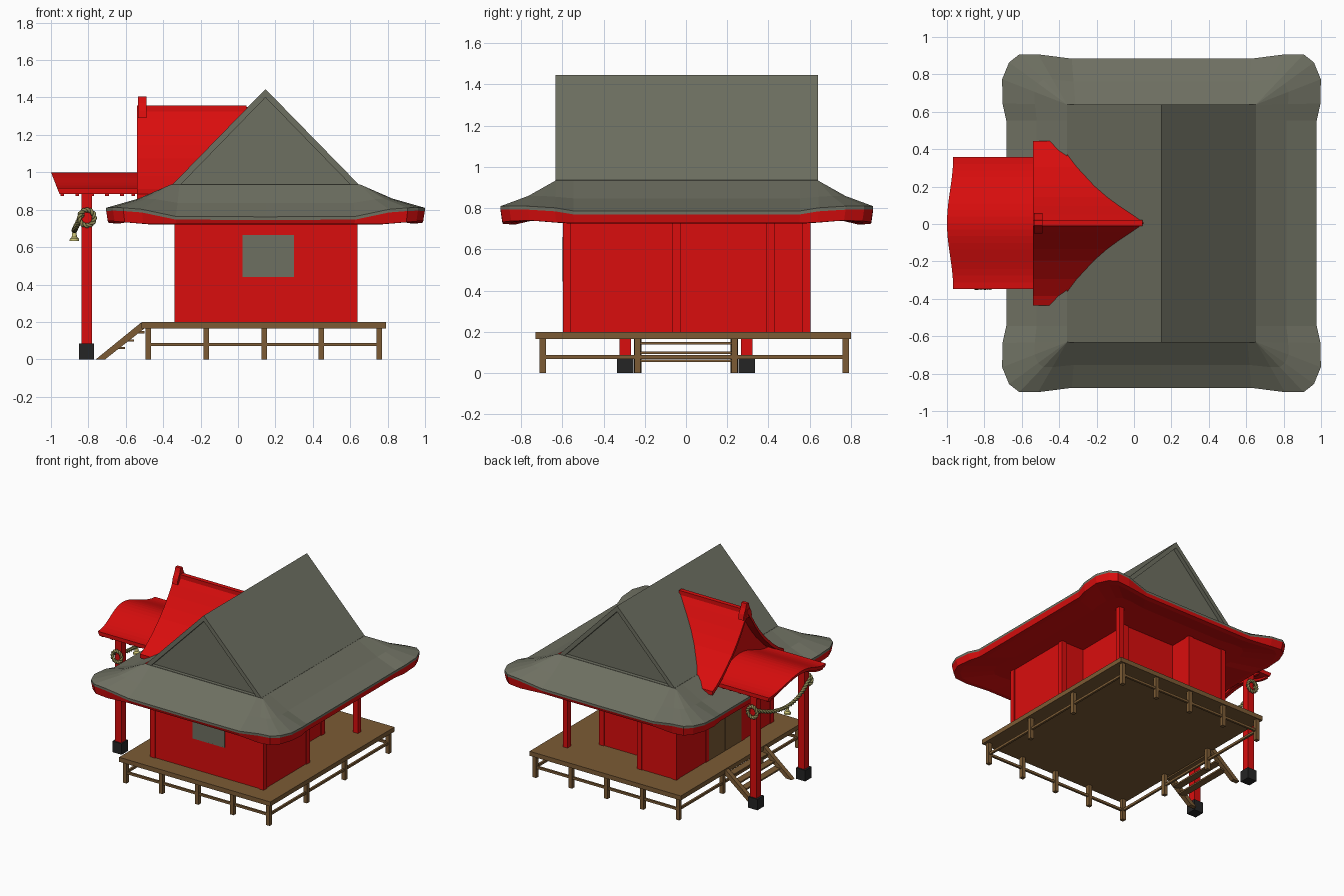
import bpy, bmesh, math
from mathutils import Vector

if "Cube" in bpy.data.objects:
    bpy.data.objects.remove(bpy.data.objects["Cube"])


def mat(name, r, g, b):
    m = bpy.data.materials.new(name)
    m.diffuse_color = (r, g, b, 1)
    m.use_nodes = True
    m.node_tree.nodes["Principled BSDF"].inputs["Base Color"].default_value = m.diffuse_color
    return m


RED = mat("red_paint", 0.70, 0.004, 0.004)
GREY = mat("grey_roof", 0.155, 0.16, 0.12)
WOOD = mat("brown_wood", 0.20, 0.105, 0.035)
BLACK = mat("black_stone", 0.018, 0.018, 0.018)
ROPE = mat("straw_rope", 0.27, 0.25, 0.09)
BELL = mat("pale_brass", 0.60, 0.55, 0.18)


def finish(bm, name, mats):
    bmesh.ops.remove_doubles(bm, verts=bm.verts, dist=1e-5)
    bmesh.ops.recalc_face_normals(bm, faces=bm.faces)
    me = bpy.data.meshes.new(name)
    bm.to_mesh(me)
    bm.free()
    for m in mats:
        me.materials.append(m)
    ob = bpy.data.objects.new(name, me)
    bpy.context.collection.objects.link(ob)
    return ob


def boxes(name, m, spans):
    """Several axis-aligned boxes (x0,x1,y0,y1,z0,z1) in one object."""
    bm = bmesh.new()
    for x0, x1, y0, y1, z0, z1 in spans:
        vs = bmesh.ops.create_cube(bm, size=1)["verts"]
        for v in vs:
            v.co = ((x0 + x1) / 2 + v.co.x * (x1 - x0), (y0 + y1) / 2 + v.co.y * (y1 - y0),
                    (z0 + z1) / 2 + v.co.z * (z1 - z0))
    return finish(bm, name, [m])


def prism(name, m, a, b):
    """Solid between two matching closed loops of 3D points."""
    bm = bmesh.new()
    va, vb = [bm.verts.new(p) for p in a], [bm.verts.new(p) for p in b]
    n = len(a)
    bm.faces.new(va)
    bm.faces.new(vb)
    for i in range(n):
        bm.faces.new((va[i], va[(i + 1) % n], vb[(i + 1) % n], vb[i]))
    return finish(bm, name, [m])


def sq(x, y, w, z0, z1):
    return (x - w / 2, x + w / 2, y - w / 2, y + w / 2, z0, z1)


# Deck, legs and rails
boxes("deck", WOOD, [(-0.515, 0.79, -0.73, 0.80, 0.165, 0.20)])
LX, LY = (-0.48, -0.17, 0.14, 0.445, 0.755), (-0.695, -0.235, 0.235, 0.775)
legs = [sq(x, y, 0.03, 0, 0.17) for x in LX for y in (LY[0], LY[-1])]
legs += [sq(x, y, 0.03, 0, 0.17) for x in (LX[0], LX[-1]) for y in LY[1:3]]
boxes("deck_legs", WOOD, legs)
boxes("deck_rails", WOOD,
      [(-0.48, 0.755, y - 0.008, y + 0.008, 0.07, 0.088) for y in (LY[0], LY[-1])] +
      [(x - 0.008, x + 0.008, -0.695, 0.775, 0.07, 0.088) for x in (LX[0], LX[-1])])

# Stairs
for s in (-1, 1):
    loop = [(-0.76, 0), (-0.71, 0), (-0.50, 0.165), (-0.50, 0.195), (-0.52, 0.195)]
    prism("stair_stringer", WOOD, [(x, s * 0.235 - 0.018, z) for x, z in loop],
          [(x, s * 0.235 + 0.018, z) for x, z in loop])
boxes("stair_treads", WOOD, [(-0.735 + 1.25 * z, -0.68 + 1.25 * z, -0.23, 0.23, z - 0.006, z + 0.006)
                             for z in (0.06, 0.10, 0.145)])

# Walls with a stepped veranda corner at the back right
plan = [(-0.335, -0.59), (0.632, -0.59), (0.632, -0.035), (0.44, -0.035), (0.44, 0.42),
        (-0.005, 0.42), (-0.005, 0.597), (-0.335, 0.597)]
prism("walls", RED, [(x, y, 0.2) for x, y in plan], [(x, y, 0.765) for x, y in plan])
boxes("wall_posts", RED, [sq(x, y, 0.04, 0.2, 0.775) for x, y in
      ((0.62, -0.577), (0.62, -0.047), (0.62, 0.583), (0.43, 0.408), (-0.02, 0.583), (-0.32, 0.583),
       (-0.32, -0.577), (-0.32, 0.22), (-0.32, -0.22))])

# Doors on the stair side, window on the front
boxes("doors", WOOD, [(-0.339, -0.33, y, y + 0.195, 0.2, 0.68) for y in (-0.2, 0.005)])
boxes("window", GREY, [(0.025, 0.30, -0.596, -0.588, 0.44, 0.665)])
boxes("window_bars", GREY, [(0.04 + i * 0.03, 0.048 + i * 0.03, -0.599, -0.59, 0.445, 0.66) for i in range(9)])

# Skirt roof: rings from ceiling, round the eave, up to the gable base
Q = [(0.83, 0, 0.77, 0.725), (0.83, 0.55, 0.77, 0.725), (0.85, 0.64, 0.785, 0.728), (0.852, 0.77, 0.793, 0.738),
     (0.815, 0.86, 0.795, 0.735), (0.76, 0.903, 0.793, 0.73), (0.66, 0.903, 0.785, 0.722),
     (0.48, 0.88, 0.747, 0.72), (0, 0.88, 0.745, 0.72)]
CX, CY = 0.147, 0.004


def ring(f):
    q = [f(i, *p) for i, p in enumerate(Q)]
    r = q + [(-x, y, z) for x, y, z in q[-2::-1]] + [(-x, -y, z) for x, y, z in q[1:]]
    r += [(x, -y, z) for x, y, z in q[-2:0:-1]]
    return [(x + CX, y + CY, z) for x, y, z in r]


def top(i, x, y, z, b):
    return (0.505 if i < 7 else min(x, 0.46), 0.635 if i > 1 else min(y, 0.55), 0.935)


def mid(i, x, y, z, b):
    t = top(i, x, y, z, b)
    return ((x + t[0]) / 2, (y + t[1]) / 2, (z + 0.015 + t[2]) / 2 - 0.012)


rings = [ring(lambda i, x, y, z, b: (x * 0.72, y * 0.78, 0.755)),
         ring(lambda i, x, y, z, b: (x * 0.95, y * 0.95, b)),
         ring(lambda i, x, y, z, b: (x * 0.99, y * 0.99, b + 0.003)),
         ring(lambda i, x, y, z, b: (x, y, z)),
         ring(lambda i, x, y, z, b: (x, y, z + 0.017)), ring(mid), ring(top)]
bm = bmesh.new()
rv = [[bm.verts.new(p) for p in r] for r in rings]
n = len(rv[0])
bm.faces.new(rv[0])
for k in range(len(rv) - 1):
    for i in range(n):
        j = (i + 1) % n
        bm.faces.new((rv[k][i], rv[k][j], rv[k + 1][j], rv[k + 1][i])).material_index = int(k >= 3)
bmesh.ops.dissolve_degenerate(bm, dist=1e-5, edges=bm.edges)
finish(bm, "skirt_roof", [RED, GREY])

# Upper gable roof: recessed body and projecting slopes
tri = [(-0.335, 0.915), (0.63, 0.915), (0.147, 1.41)]
prism("gable_body", GREY, [(x, -0.605, z) for x, z in tri], [(x, 0.61, z) for x, z in tri])
chev = [(-0.365, 0.92), (0.147, 1.445), (0.66, 0.92), (0.615, 0.92), (0.147, 1.40), (-0.32, 0.92)]
prism("gable_slopes", GREY, [(x, -0.633, z) for x, z in chev], [(x, 0.64, z) for x, z in chev])
boxes("gable_base", GREY, [(-0.35, 0.645, -0.633, 0.64, 0.90, 0.936)])


def sheet(name, prof, thick, xf, x1):
    """Curved roof sheet: (y,z) profile run along x, front edge x given by xf(z)."""
    loop = prof + [(y, z - thick) for y, z in reversed(prof)]
    return prism(name, RED, [(xf(z), y, z) for y, z in loop], [(x1, y, z) for y, z in loop])


# Concave dormer gable over the entrance
half = [(0.44, 0.885), (0.39, 0.91), (0.3, 0.98), (0.2, 1.075), (0.14, 1.145), (0.09, 1.215), (0.045, 1.285)]
dorm = [(-y, z) for y, z in half] + [(0, 1.35)] + [(y, z) for y, z in reversed(half)]
dorm = [(y + 0.005, z) for y, z in dorm]
sheet("dormer_roof", dorm, 0.03, lambda z: -0.54, 0.05)
gab = [(y * 0.95, z - 0.02) for y, z in dorm] + [(0.4, 0.82), (-0.4, 0.82)]
prism("dormer_panel", RED, [(-0.47, y, z) for y, z in gab], [(-0.40, y, z) for y, z in gab])
boxes("dormer_ridge", RED, [(-0.54, 0.045, -0.012, 0.022, 1.32, 1.357)])
orn = [(-0.05, 1.29), (0.06, 1.29), (0.05, 1.33), (0.028, 1.37), (0.018, 1.405), (-0.008, 1.405), (-0.018, 1.37),
       (-0.04, 1.33)]
prism("ridge_ornament", RED, [(-0.535, y, z) for y, z in orn], [(-0.49, y, z) for y, z in orn])


# Arched porch roof with ribs beneath
def arch(drop, w):
    return [(w * t / 10 + 0.005, 0.915 - drop + 0.0425 * (1 + math.cos(math.pi * t / 10))) for t in range(-10, 11)]


sheet("porch_roof", arch(0, 0.352), 0.03, lambda z: -0.955 - (z - 0.885) * 0.39, -0.40)
for x in (-0.94, -0.86, -0.78, -0.70, -0.62, -0.56):
    sheet("porch_rib", arch(0.025, 0.335), 0.018, lambda z: x - 0.01, x + 0.01)

# Porch posts on stone feet
boxes("porch_posts", RED, [sq(-0.808, y, 0.056, 0.07, 0.90) for y in (-0.295, 0.295)])
boxes("post_feet", BLACK, [sq(-0.81, y, 0.08, 0, 0.085) for y in (-0.295, 0.295)])


# Twisted straw rope: two strands wound round a path
def rope(name, path, r, turns, closed=False):
    for ph in (0, math.pi):
        cu = bpy.data.curves.new(name, "CURVE")
        cu.dimensions = "3D"
        cu.bevel_depth, cu.bevel_resolution = r, 1
        sp = cu.splines.new("POLY")
        N = 90
        sp.points.add(N)
        for i in range(N + 1):
            t = i / N
            p = Vector(path(t))
            d = (Vector(path(t + 0.01)) - Vector(path(t - 0.01))).normalized()
            u = d.cross(Vector((0, 0.3, 1)) if abs(d.y) > 0.6 else Vector((0, 1, 0))).normalized()
            a = turns * 2 * math.pi * t + ph
            sp.points[i].co = (*(p + (u * math.cos(a) + d.cross(u) * math.sin(a)) * r * 0.8), 1)
        ob = bpy.data.objects.new(name, cu)
        bpy.context.collection.objects.link(ob)
        cu.materials.append(ROPE)
        bpy.ops.object.select_all(action="DESELECT")
        ob.select_set(True)
        bpy.context.view_layer.objects.active = ob
        bpy.ops.object.convert(target="MESH")


def sag(t):
    s = 1 - (2 * t - 1) ** 2
    return (-0.835 - 0.04 * s, 0.335 * (2 * t - 1), 0.775 - 0.085 * s)


rope("hanging_rope", sag, 0.009, 12)
for s in (-1, 1):
    rope("rope_coil", lambda t: (-0.808 + 0.04 * math.cos(2 * math.pi * t), s * 0.338,
                                 0.757 + 0.042 * math.sin(2 * math.pi * t)), 0.008, 6)

# Bell at the middle of the rope
bm = bmesh.new()
prof = [(0.026, 0.632), (0.024, 0.645), (0.014, 0.655), (0.011, 0.68), (0.005, 0.69)]
loops = [[bm.verts.new((-0.875 + r * math.cos(a * math.pi / 6), r * math.sin(a * math.pi / 6), z))
          for a in range(12)] for r, z in prof]
bm.faces.new(loops[0])
bm.faces.new(loops[-1])
for a, b in zip(loops, loops[1:]):
    for i in range(12):
        bm.faces.new((a[i], a[(i + 1) % 12], b[(i + 1) % 12], b[i]))
finish(bm, "bell", [BELL])
